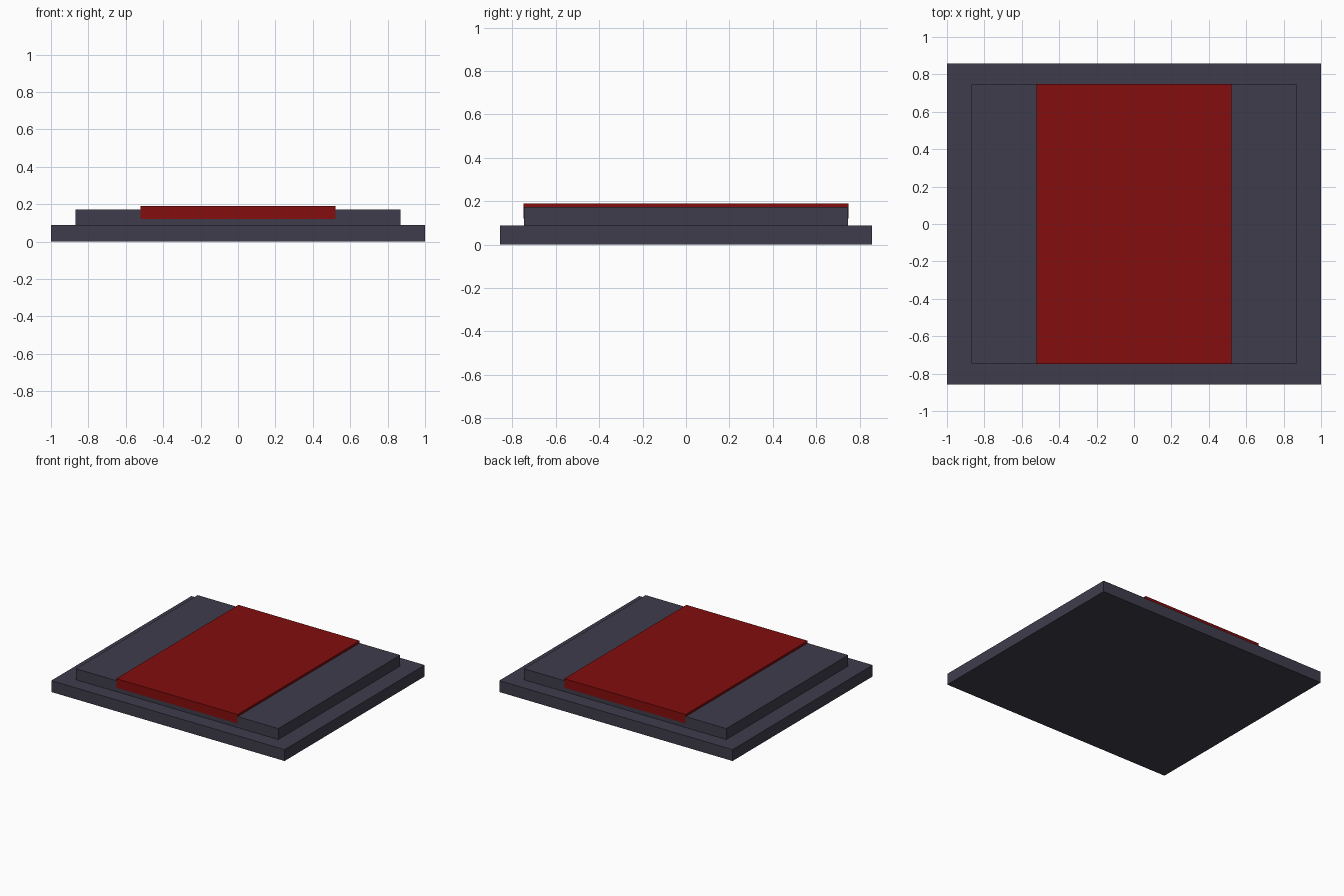
import bpy
import bmesh
from mathutils import Matrix

if "Cube" in bpy.data.objects:
    bpy.data.objects.remove(bpy.data.objects["Cube"])


def material(name, rgb):
    m = bpy.data.materials.new(name)
    m.diffuse_color = (*rgb, 1.0)
    m.use_nodes = True
    m.node_tree.nodes["Principled BSDF"].inputs["Base Color"].default_value = m.diffuse_color
    return m


def slab(name, half_x, half_y, z0, z1, mat):
    """Flat-faced box centred on x and y, spanning z0 to z1."""
    bm = bmesh.new()
    bmesh.ops.create_cube(
        bm, size=1.0,
        matrix=Matrix.Translation((0, 0, (z0 + z1) / 2))
        @ Matrix.Diagonal((2 * half_x, 2 * half_y, z1 - z0, 1)))
    mesh = bpy.data.meshes.new(name)
    bm.to_mesh(mesh)
    bm.free()
    mesh.materials.append(mat)
    ob = bpy.data.objects.new(name, mesh)
    bpy.context.collection.objects.link(ob)
    return ob


slate = material("slate_grey", (0.049, 0.046, 0.071))
red = material("deep_red", (0.23, 0.004, 0.004))

# Two stepped stone tiers
slab("lower_step", 1.0, 0.858, 0.0, 0.088, slate)
slab("upper_step", 0.868, 0.746, 0.088, 0.173, slate)

# Red carpet pad set into the upper step, just proud of its front and back
slab("red_carpet", 0.52, 0.748, 0.12, 0.19, red)
